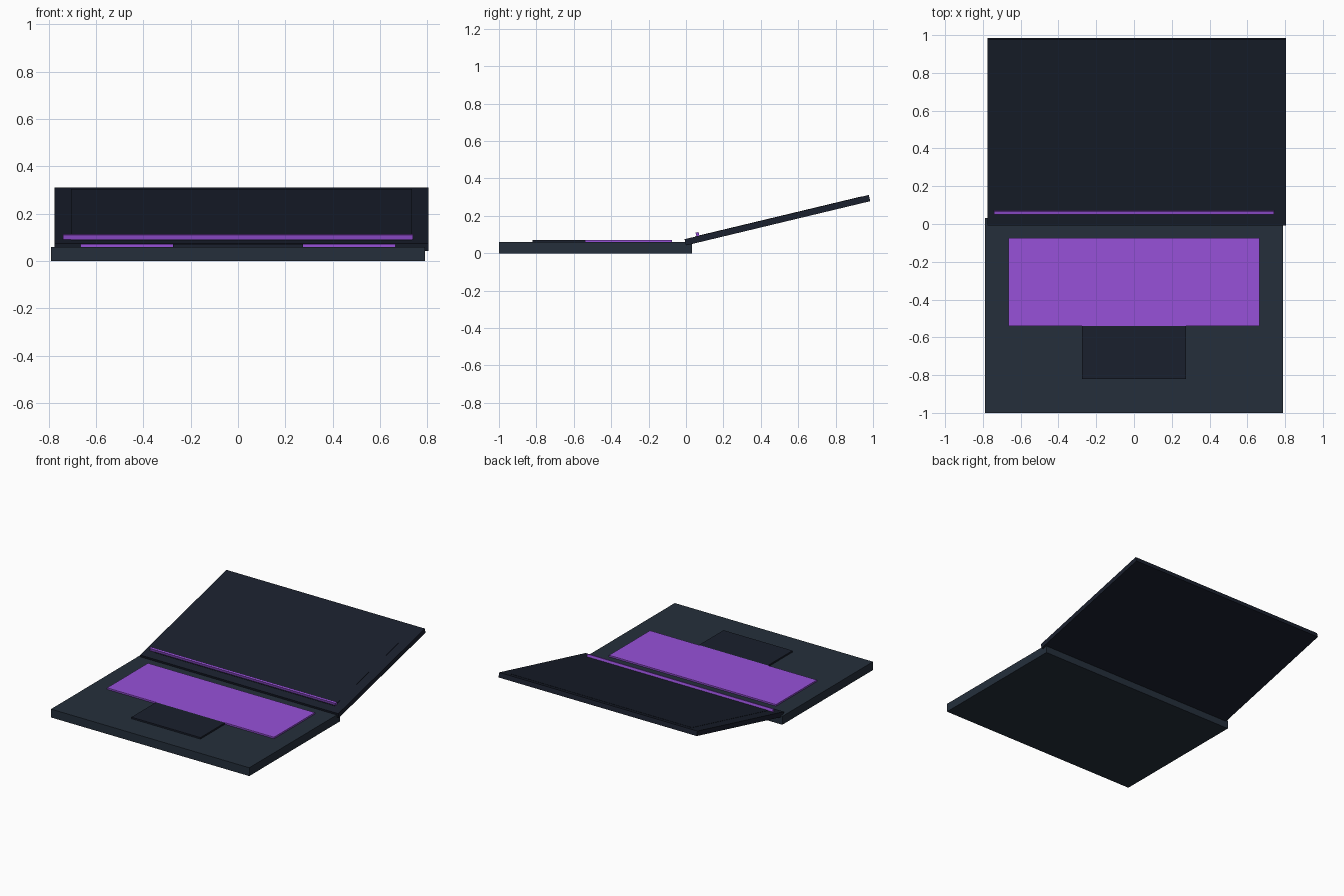
import bpy
from math import radians
from mathutils import Matrix, Vector

if "Cube" in bpy.data.objects:
    bpy.data.objects.remove(bpy.data.objects["Cube"])


def material(name, rgb):
    m = bpy.data.materials.new(name)
    m.diffuse_color = (*rgb, 1)
    m.use_nodes = True
    m.node_tree.nodes["Principled BSDF"].inputs["Base Color"].default_value = m.diffuse_color
    return m


SLATE = material("slate", (0.018, 0.028, 0.044))
NAVY = material("navy", (0.010, 0.014, 0.026))
PURPLE = material("purple", (0.31, 0.083, 0.69))


def box(name, lo, hi, mat, frame=Matrix()):
    """Box between two corners, placed in an optional local frame."""
    lo, hi = Vector(lo), Vector(hi)
    bpy.ops.mesh.primitive_cube_add(size=1)
    ob = bpy.context.object
    ob.name = name
    ob.data.transform(Matrix.Translation((lo + hi) / 2) @ Matrix.Diagonal((*(hi - lo), 1)))
    ob.matrix_world = frame
    ob.data.materials.append(mat)
    return ob


# Lower body with keyboard and trackpad
box("base", (-0.79, -1, 0), (0.79, 0.032, 0.06), SLATE)
box("keyboard", (-0.665, -0.54, 0.055), (0.665, -0.075, 0.071), PURPLE)
box("trackpad", (-0.275, -0.82, 0.055), (0.275, -0.54, 0.071), NAVY)

# Lid tilted back from the hinge, with the screen almost flush in its face
hinge = Matrix.Translation((0.015, 0, 0.042)) @ Matrix.Rotation(radians(13.5), 4, 'X')
box("lid", (-0.79, 0, 0), (0.79, 1.013, 0.034), NAVY, hinge)
box("screen", (-0.72, 0.06, 0.02), (0.72, 0.975, 0.0355), NAVY, hinge)

# Light strip along the bottom of the screen, square to the lid
strip = Matrix.Translation((0, 0.062, 0.1)) @ Matrix.Rotation(radians(13.5), 4, 'X')
box("light_strip", (-0.74, -0.008, -0.012), (0.74, 0.008, 0.012), PURPLE, strip)
